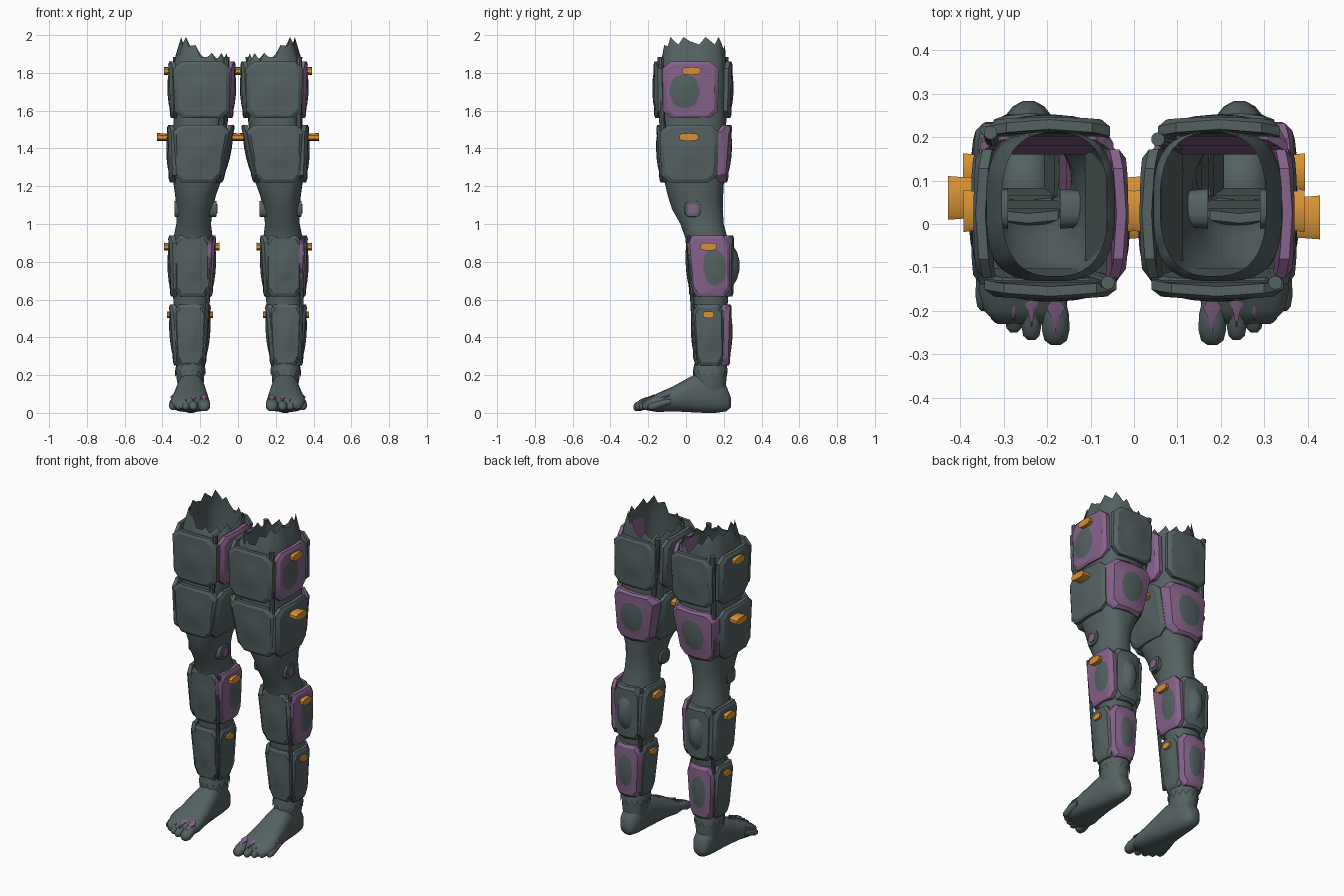
import bpy, bmesh, math
from mathutils import Vector

if "Cube" in bpy.data.objects:
    bpy.data.objects.remove(bpy.data.objects["Cube"], do_unlink=True)


def material(name, rgb):
    m = bpy.data.materials.new(name)
    m.use_nodes = True
    m.diffuse_color = (*rgb, 1)
    m.node_tree.nodes["Principled BSDF"].inputs["Base Color"].default_value = (*rgb, 1)
    return m


GREY = material("slate grey", (0.09, 0.12, 0.122))
PURPLE = material("muted purple", (0.24, 0.125, 0.26))
ORANGE = material("amber orange", (0.68, 0.285, 0.035))


def loft(name, rings, mats, start=True, end=True, patch_from=None, angle=35):
    """Skin a list of equal rings; quads from ring patch_from on use the second material."""
    bm = bmesh.new()
    rows = [[bm.verts.new(p) for p in ring] for ring in rings]
    n = len(rows[0])
    for r, (a, b) in enumerate(zip(rows, rows[1:])):
        for i in range(n):
            j = (i + 1) % n
            f = bm.faces.new((a[i], a[j], b[j], b[i]))
            f.material_index = int(patch_from is not None and r >= patch_from)
    if start:
        bm.faces.new(rows[0][::-1])
    if end:
        f = bm.faces.new(rows[-1])
        f.material_index = int(patch_from is not None)
    bmesh.ops.recalc_face_normals(bm, faces=bm.faces)
    me = bpy.data.meshes.new(name)
    bm.to_mesh(me)
    bm.free()
    for m in mats:
        me.materials.append(m)
    me.shade_smooth()
    me.set_sharp_from_angle(angle=math.radians(angle))
    ob = bpy.data.objects.new(name, me)
    bpy.context.collection.objects.link(ob)
    return ob


def oval(n, power=2.0):
    """Unit superellipse points."""
    pts = []
    for i in range(n):
        a = 2 * math.pi * (i + 0.5) / n
        c, s = math.cos(a), math.sin(a)
        pts.append((math.copysign(abs(c) ** (2 / power), c),
                    math.copysign(abs(s) ** (2 / power), s)))
    return pts


def octagon(cu=0.3, cv=0.25):
    """Chamfered square with edge midpoints: sixteen points."""
    k = [(1, -1 + cv), (1, 1 - cv), (1 - cu, 1), (-1 + cu, 1),
         (-1, 1 - cv), (-1, -1 + cv), (-1 + cu, -1), (1 - cu, -1)]
    out = []
    for p, q in zip(k, k[1:] + k[:1]):
        out += [p, ((p[0] + q[0]) / 2, (p[1] + q[1]) / 2)]
    return out


def plate(name, m, side, z, top, bottom, depth, mats, wrap=0.015, dome=0.008, shift=(0, 0)):
    """Armour plate on one side of a leg; top/bottom are lateral spans, depth is (top, bottom)."""
    def place(u, v, drop):
        t = (v + 1) / 2
        lo = bottom[0] + (top[0] - bottom[0]) * t
        hi = bottom[1] + (top[1] - bottom[1]) * t
        lat = lo + (hi - lo) * (u + 1) / 2
        d = depth[1] + (depth[0] - depth[1]) * t
        h = z[0] + (z[1] - z[0]) * t
        d += drop if side in ("front", "inner") else -drop
        return (m * lat, d, h) if side in ("front", "back") else (m * d, lat, h)

    edge = octagon()
    rings = [[place(u, v, 0.028 + wrap * u * u) for u, v in edge],
             [place(u, v, 0.006 + wrap * u * u) for u, v in edge],
             [place(u * .86, v * .9, wrap * .3 * u * u) for u, v in edge]]
    for size, rise in ((.56, 0), (.4, .6), (.15, 1)):
        ring = []
        for u, v in edge:
            k = size / math.hypot(u, v)
            ring.append(place(u * k + shift[0], v * k * 1.1 + shift[1], -dome * rise))
        rings.append(ring)
    loft(name, rings, mats, patch_from=3, angle=25)


def stud(name, m, x0, x1, y, z, ry, rz, mat, flare=1.15, n=10):
    """Short flared plug along x."""
    loft(name, [[(m * x, y + c * ry * k, z + s * rz * k) for c, s in oval(n, 3)]
                for x, k in ((x0, 1 / flare), (x1, 1))], [mat])


def rod(name, m, a, b, r=0.016):
    """Straight upright pipe from a to b."""
    loft(name, [[(m * (p[0] + c * r), p[1] + s * r, p[2]) for c, s in oval(10)]
                for p in (a, b)], [GREY])


# Leg sections: height, x centre, x radius, y centre, y radius
SECTIONS = [(.1, .25, .062, .13, .08), (.18, .252, .073, .128, .086),
            (.25, .255, .073, .13, .083), (.4, .25, .083, .13, .085),
            (.6, .245, .097, .13, .092), (.78, .24, .11, .135, .115),
            (.92, .238, .105, .11, .112), (1.0, .235, .092, .085, .115),
            (1.08, .23, .097, .06, .135), (1.15, .225, .108, .05, .147),
            (1.24, .215, .13, .042, .16), (1.55, .198, .145, .042, .172),
            (1.86, .192, .148, .04, .172)]
# Foot sections: y, x centre, half width, bottom, top
FOOT = [(.238, .25, .03, .03, .08), (.215, .25, .05, .008, .14), (.16, .25, .062, 0, .2),
        (.08, .25, .072, 0, .215), (.02, .25, .08, .003, .19), (-.07, .252, .094, .008, .14),
        (-.15, .254, .104, .004, .105), (-.2, .25, .095, .012, .075), (-.23, .245, .07, .02, .055)]
# Toes: x, tip y, radius
TOES = [(.18, -.278, .033), (.236, -.267, .024), (.276, -.25, .022),
        (.312, -.228, .021), (.344, -.2, .021)]

for m, tag in ((1, "left"), (-1, "right")):
    def nm(s):
        return tag + "_" + s

    # Hollow leg with a ragged upper rim, higher on the outside
    rings = [[(m * (xc + c * rx), yc + s * ry, z) for c, s in oval(36, 2.2 + .8 * (z > 1.2))]
             for z, xc, rx, yc, ry in SECTIONS]
    rim = []
    for i, (c, s) in enumerate(oval(36, 2.6)):
        lift = .085 * min(1, max(0, c * 1.4))
        rim.append((m * (.182 + c * .122), .045 + s * .165, 1.865 + lift + (0, .04, .018)[i % 3]))
    loft(nm("leg"), rings + [rim], [GREY], end=False, angle=70)

    # Torn cuff at the ankle
    cuff = [[(m * (.252 + c * r), .129 + s * (r + .011), z - (jag if i % 2 else 0))
             for i, (c, s) in enumerate(oval(28, 2.2))]
            for r, z, jag in ((.075, .26, 0), (.081, .225, .035))]
    loft(nm("ankle_cuff"), cuff, [GREY], start=False, end=False)

    # Foot and toes
    loft(nm("foot"), [[(m * (xc + c * w), y, (lo + hi) / 2 + s * (hi - lo) / 2)
                       for c, s in oval(24, 2.5)] for y, xc, w, lo, hi in FOOT], [GREY], angle=60)
    for k, (x, tip, r) in enumerate(TOES):
        back = tip + .12
        toe = [(back, .6, .06), (tip + .07, .95, .05), (tip + .035, 1, .038),
               (tip + .01, .8, .032), (tip, .35, .03)]
        loft(nm("toe_%d" % (k + 1)), [[(m * (x + c * r * f), y, h + s * min(r, .03) * f)
                                       for c, s in oval(12, 2.3)] for y, f, h in toe], [GREY], angle=60)
        # Purple torn strip over the toe base
        strip = [(tip + .115, .1, .1), (tip + .085, .75, .088), (tip + .06, .3, .081), (tip + .03, .1, .068)]
        loft(nm("toe_strip_%d" % (k + 1)), [[(m * (x + c * r * f), y, h - .006 + s * .006)
                                             for c, s in oval(6)] for y, f, h in strip], [PURPLE])

    # Armour: the sides facing the model's left carry the purple panels
    plain = [GREY, GREY]
    panel = [PURPLE, GREY]
    out_mat, in_mat = (panel, plain) if m > 0 else (plain, panel)
    UP, LOW, CALF, SHIN = (1.56, 1.86), (1.22, 1.525), (.615, .94), (.25, .575)

    plate(nm("upper_thigh_front"), m, "front", UP, (.04, .345), (.045, .335), (-.172, -.168), plain)
    plate(nm("upper_thigh_back"), m, "back", UP, (.055, .335), (.06, .335), (.246, .24), plain)
    plate(nm("upper_thigh_outer"), m, "outer", UP, (-.125, .172), (-.12, .17), (.37, .36),
          out_mat, shift=(-.22, -.05))
    plate(nm("upper_thigh_inner"), m, "inner", UP, (-.125, .172), (-.12, .17), (.012, .025),
          in_mat, shift=(-.22, -.05))

    plate(nm("lower_thigh_front"), m, "front", LOW, (.035, .35), (.095, .335), (-.158, -.14), plain)
    plate(nm("lower_thigh_back"), m, "back", LOW, (.04, .355), (.1, .34), (.245, .222), panel, wrap=.05)
    plate(nm("lower_thigh_outer"), m, "outer", LOW, (-.14, .175), (-.13, .165), (.376, .366), plain)
    plate(nm("lower_thigh_inner"), m, "inner", LOW, (-.14, .175), (-.13, .165), (.015, .078), plain)

    plate(nm("calf_front"), m, "front", CALF, (.145, .34), (.15, .335), (-.004, .018), plain)
    plate(nm("calf_back"), m, "back", CALF, (.15, .335), (.155, .33), (.255, .25), plain,
          wrap=.045, dome=.03)
    plate(nm("calf_outer"), m, "outer", CALF, (.0, .23), (.03, .235), (.37, .36), out_mat, shift=(.25, -.05))
    plate(nm("calf_inner"), m, "inner", CALF, (.0, .23), (.03, .235), (.115, .135), in_mat, shift=(.25, -.05))

    plate(nm("shin_front"), m, "front", SHIN, (.165, .34), (.18, .325), (.025, .045), plain)
    plate(nm("shin_back"), m, "back", SHIN, (.155, .345), (.175, .33), (.242, .233), panel, wrap=.035)
    plate(nm("shin_outer"), m, "outer", SHIN, (.035, .2), (.055, .2), (.366, .343), plain)
    plate(nm("shin_inner"), m, "inner", SHIN, (.035, .2), (.055, .2), (.142, .17), plain)

    # Amber studs: height, y, half width, half height, outer span, inner span
    for k, (z, y, ry, rz, o, i) in enumerate((
            (1.81, .03, .05, .021, (.34, .392), (.04, -.022)),
            (1.46, .015 if m > 0 else .06, .052, .021, (.34, .428), (.06, -.028)),
            (.88, .12, .044, .021, (.34, .393), (.15, .097)),
            (.52, .12, .03, .018, (.33, .376), (.18, .132)))):
        stud(nm("outer_stud_%d" % k), m, *o, y, z, ry, rz, ORANGE)
        stud(nm("inner_stud_%d" % k), m, *i, y, z, ry, rz, ORANGE)

    # Knee pivots, with a purple cap on the model's left side
    for where, a, b, step in (("outer", .29, .335, .006), ("inner", .17, .115, -.006)):
        stud(nm(where + "_knee_pivot"), m, a, b, .035, 1.08, .042, .042, GREY, .9, 16)
        if m * step > 0:
            stud(nm(where + "_knee_cap"), m, b - step, b + step, .035, 1.08, .026, .026, PURPLE, 1, 12)

    # Pipes in two opposite corners, the same way round on both legs
    if m > 0:
        corners = [((.325, -.135), (.32, -.118)), ((.055, .195), (.115, .18))]
        calf = [((.347, .015), (.328, .05)), ((.15, .215), (.185, .195))]
    else:
        corners = [((.06, -.135), (.11, -.118)), ((.33, .21), (.325, .185))]
        calf = [((.14, .015), (.18, .05)), ((.342, .215), (.323, .195))]
    for k in range(2):
        a, b = corners[k]
        rod(nm("thigh_pipe_%d" % k), m, (*a, 1.885), (*b, 1.25))
        a, b = calf[k]
        rod(nm("calf_pipe_%d" % k), m, (*a, .935), (*b, .28), .011)
